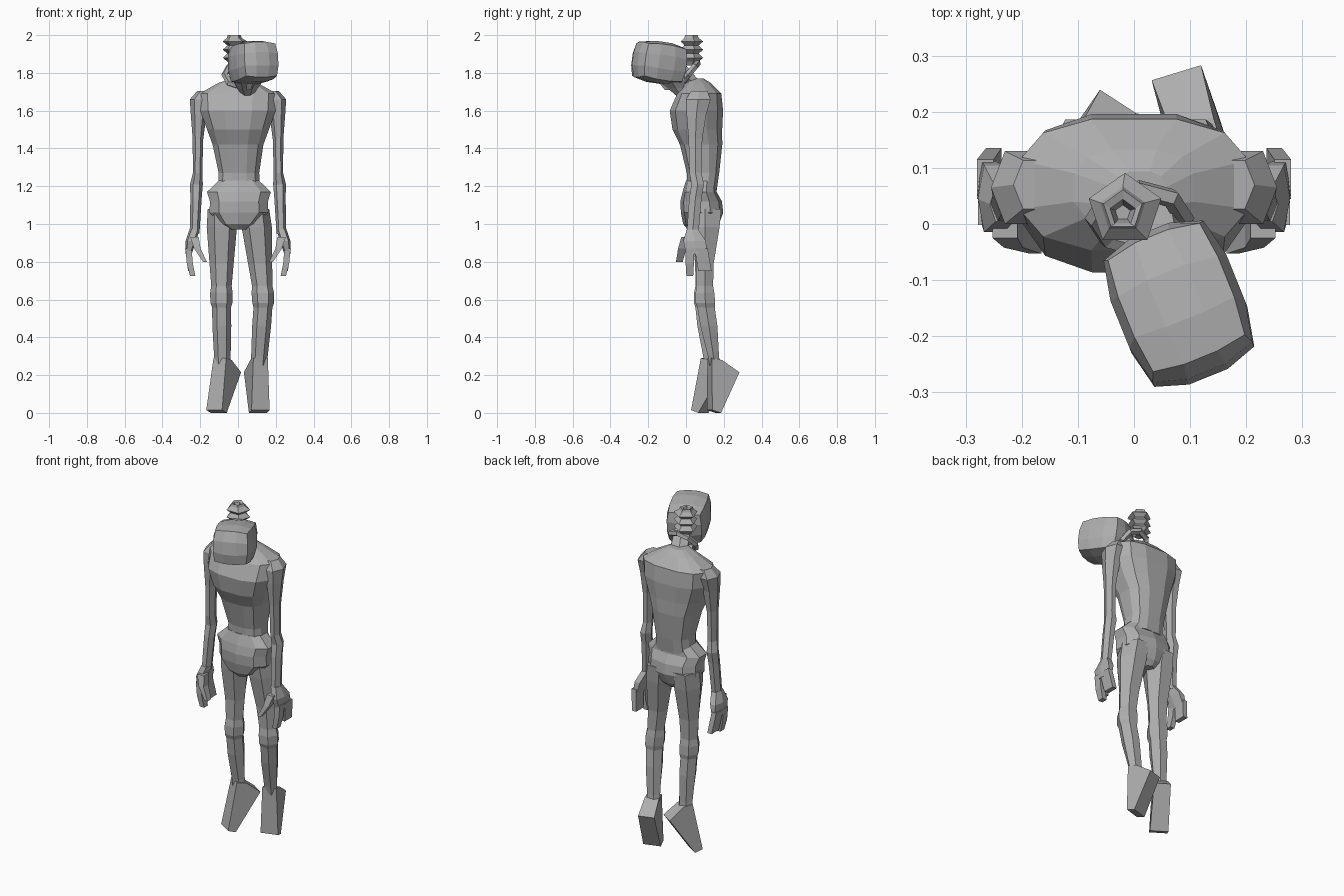
import bpy, bmesh, math
from mathutils import Vector, Matrix, Euler

if "Cube" in bpy.data.objects:
    bpy.data.objects.remove(bpy.data.objects["Cube"], do_unlink=True)

grey = bpy.data.materials.new("plain_grey")
grey.use_nodes = True
grey.diffuse_color = (0.42, 0.42, 0.42, 1)
grey.node_tree.nodes["Principled BSDF"].inputs["Base Color"].default_value = grey.diffuse_color


def finish(name, bm):
    """Turn the working mesh into a flat-shaded grey object."""
    bmesh.ops.recalc_face_normals(bm, faces=bm.faces)
    mesh = bpy.data.meshes.new(name)
    bm.to_mesh(mesh)
    bm.free()
    mesh.materials.append(grey)
    bpy.context.collection.objects.link(bpy.data.objects.new(name, mesh))


def bridge(bm, rings):
    """Join equal rings of vertices into a capped tube."""
    for lower, upper in zip(rings, rings[1:]):
        for i in range(len(lower)):
            bm.faces.new((lower[i - 1], lower[i], upper[i], upper[i - 1]))
    bm.faces.new(rings[0])
    bm.faces.new(rings[-1])


def signed_power(value, power):
    return math.copysign(abs(value) ** power, value)


def loft(name, slices, sides=6, roundness=1.0, turn=0.0, mirror=1):
    """Skin level slices, each given as x, y, z, half width, half depth."""
    bm = bmesh.new()
    rings = []
    for x, y, z, half_width, half_depth in slices:
        ring = []
        for step in range(sides):
            angle = math.tau * (step + turn) / sides
            across = half_width * signed_power(math.cos(angle), roundness)
            along = half_depth * signed_power(math.sin(angle), roundness)
            ring.append(bm.verts.new((mirror * (x + across), y + along, z)))
        rings.append(ring)
    bridge(bm, rings)
    finish(name, bm)


def block(name, slices, mirror=1):
    """A four-sided loft whose slices are true rectangles."""
    loft(name, slices, sides=4, roundness=0.0, turn=0.5, mirror=mirror)


def leg(name, hip, knee, ankle):
    """Follow the hip, knee and ankle joints with one shared thickness profile."""
    hip, knee, ankle = Vector(hip), Vector(knee), Vector(ankle)
    slices = []
    for share, half_width, half_depth in ((0, .075, .1), (.2, .08, .09), (.6, .064, .054),
                                          (.85, .054, .05), (.93, .06, .058), (1.05, .058, .06),
                                          (1.12, .05, .053), (1.4, .05, .052), (1.85, .044, .034),
                                          (2, .042, .032)):
        centre = hip.lerp(knee, share) if share <= 1 else knee.lerp(ankle, share - 1)
        slices.append((*centre, half_width, half_depth))
    loft(name, slices)


def foot(name, ankle_x, ankle_y, yaw, swing):
    """Extrude a toes-down wedge sideways, turn it, and swing the toes forward."""
    bm = bmesh.new()
    spin = Matrix.Rotation(yaw, 3, "Z")
    rings = []
    for side in (-1, 1):
        ring = []
        for forward, z, half_width in ((.026, .29, .04), (-.03, .28, .04), (-.125, .215, .046),
                                       (-.022, 0, .05), (.026, .015, .05)):
            forward += swing * (0.29 - z)
            offset = spin @ Vector((side * half_width, -forward, z))
            ring.append(bm.verts.new(offset + Vector((ankle_x, ankle_y, 0))))
        rings.append(ring)
    bridge(bm, rings)
    finish(name, bm)


def rounded_box(name, location, rotation, half_size, roundness):
    """A cube cut in thirds and pulled part of the way towards a sphere."""
    bm = bmesh.new()
    bmesh.ops.create_cube(bm, size=2)
    bmesh.ops.subdivide_edges(bm, edges=bm.edges[:], cuts=2, use_grid_fill=True)
    for vert in bm.verts:
        vert.co = vert.co.lerp(vert.co.normalized(), roundness)
    bm.transform(Matrix.LocRotScale(Vector(location), Euler(rotation), Vector(half_size)))
    finish(name, bm)


# Torso: sloping shoulders, ribcage and thin waist
loft("torso", [(.01, .05, 1.77, .05, .045), (0, .065, 1.745, .11, .07), (0, .07, 1.69, .21, .12),
               (0, .055, 1.6, .205, .145), (0, .06, 1.5, .168, .135), (0, .08, 1.42, .138, .115),
               (.005, .09, 1.27, .11, .088), (.005, .085, 1.18, .115, .08)],
     sides=12, roundness=.75, turn=.5)

# Pelvis: flared hip bones narrowing to the crotch
loft("pelvis", [(.005, .08, 1.23, .11, .08), (.005, .072, 1.17, .176, .09), (.005, .08, 1.12, .16, .11),
                (.005, .085, 1.06, .162, .112), (0, .08, 1, .1, .095), (0, .08, .97, .04, .07)],
     sides=10, roundness=.8, turn=.5)

# Legs and feet: the left lower leg hangs further back
leg("left_leg", hip=(.09, .1, 1.08), knee=(.135, .1, .6), ankle=(.11, .153, .25))
leg("right_leg", hip=(-.085, .1, 1.08), knee=(-.088, .092, .6), ankle=(-.082, .125, .25))
foot("left_foot", .112, .15, yaw=math.radians(17), swing=0)
foot("right_foot", -.082, .122, yaw=math.radians(-33), swing=.2)

# Arms with mitten-like hands
for side, mirror in (("left", 1), ("right", -1)):
    loft(side + "_arm", [(.18, .07, 1.705, .035, .05), (.205, .065, 1.66, .05, .075),
                         (.208, .055, 1.58, .042, .06), (.212, .05, 1.45, .028, .042),
                         (.214, .05, 1.27, .025, .037), (.22, .062, 1.21, .034, .038),
                         (.222, .05, 1.14, .03, .038), (.23, .035, .95, .026, .036)], mirror=mirror)
    loft(side + "_palm", [(.23, .035, .97, .027, .034), (.25, .045, .91, .028, .066),
                          (.262, .058, .84, .017, .062)], roundness=.7, mirror=mirror)
    block(side + "_front_finger", [(.262, .02, .87, .016, .022), (.255, .02, .79, .016, .022),
                                   (.24, .02, .725, .014, .018)], mirror)
    block(side + "_rear_fingers", [(.265, .08, .87, .015, .035), (.25, .1, .75, .014, .035)], mirror)
    block(side + "_thumb", [(.23, 0, .93, .022, .025), (.215, -.02, .87, .017, .022),
                            (.175, -.035, .8, .01, .018)], mirror)

# Neck and bowed head
loft("neck", [(.01, .06, 1.72, .06, .05), (.04, -.01, 1.8, .05, .05), (.05, -.06, 1.86, .05, .05)])
rounded_box("head", (.08, -.142, 1.855), (math.radians(-8), 0, math.radians(22)),
            (.118, .145, .116), roundness=.6)
loft("jaw", [(.055, -.085, 1.82, .1, .085), (.055, -.08, 1.76, .08, .085), (.05, -.055, 1.72, .055, .05),
             (.05, -.025, 1.675, .025, .025)])
block("nose", [(.07, -.14, 1.77, .02, .02), (.055, -.1, 1.71, .012, .012)])

# Noose loop, low under the chin and high at the nape
bpy.ops.mesh.primitive_torus_add(major_segments=8, minor_segments=5, major_radius=.08, minor_radius=.018,
                                 location=(.01, .01, 1.79), rotation=(math.radians(50), 0, 0))
bpy.context.object.name = "rope_loop"
bpy.context.object.data.materials.append(grey)

# Knot: ridged five-sided coils with a hollow top
coils = [(-.015, .025, 1.84, .025, .025)]
for ridge in range(3):
    z = 1.86 + .043 * ridge
    coils += [(-.016, .025, z, .042, .042), (-.016, .025, z + .02, .068, .066)]
coils += [(-.02, .025, 1.985, .042, .042), (-.02, .025, 2, .036, .036),
          (-.02, .02, 1.995, .024, .024), (-.02, .02, 1.96, .014, .014)]
loft("rope_knot", coils, sides=5, turn=.25)
